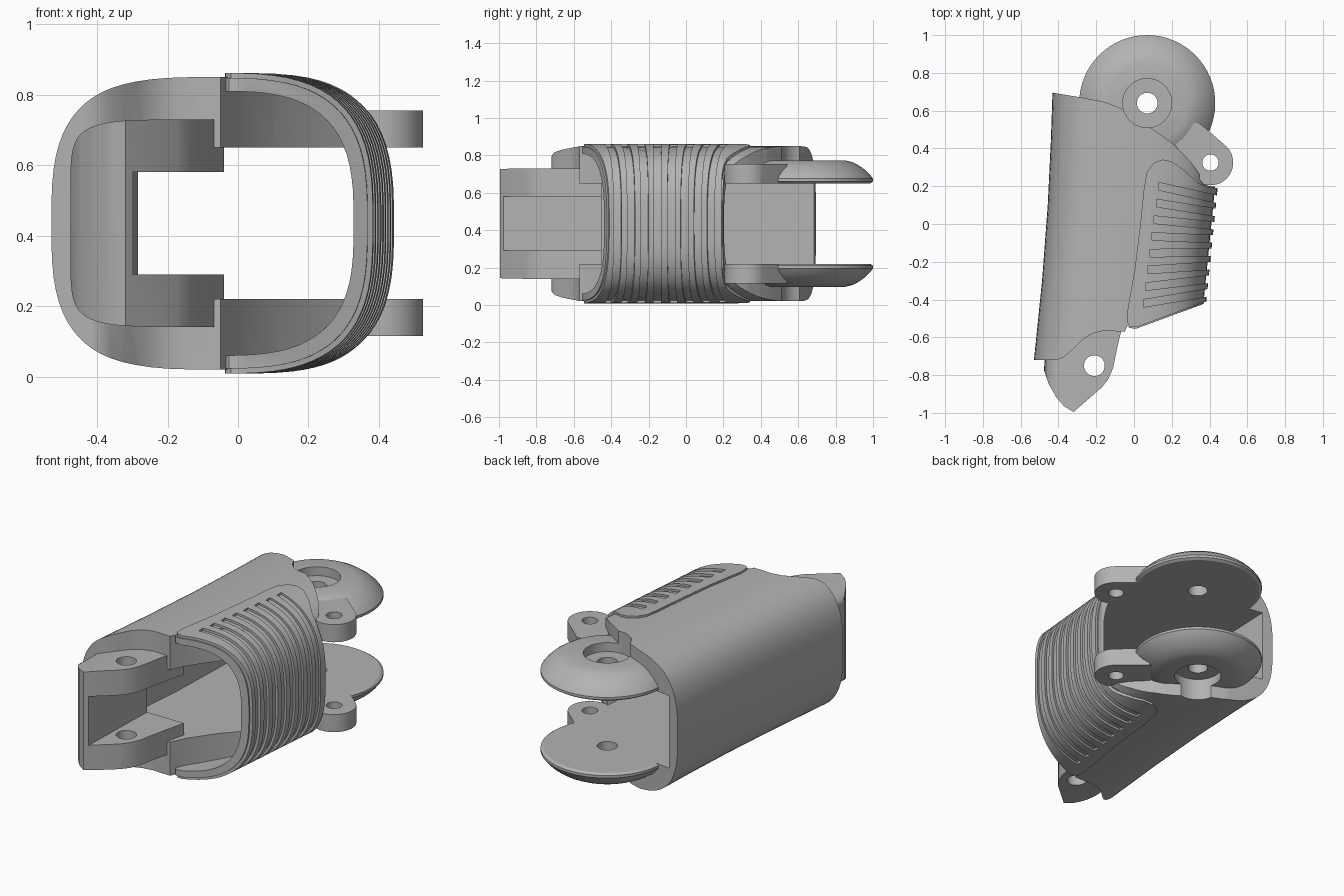
import bpy, bmesh, math

if "Cube" in bpy.data.objects:
    bpy.data.objects.remove(bpy.data.objects["Cube"], do_unlink=True)

MID = 0.435                      # height of the symmetry plane
PIVOT = (0.07, 0.64)             # knuckle pin
FRONT_PIN = (-0.21, -0.75)
LUG_PIN = (0.405, 0.325)

grey = bpy.data.materials.new("matte grey")
grey.use_nodes = True
grey.diffuse_color = (0.45, 0.45, 0.45, 1)
grey.node_tree.nodes["Principled BSDF"].inputs["Base Color"].default_value = (0.45, 0.45, 0.45, 1)


def make(name, bm):
    bmesh.ops.recalc_face_normals(bm, faces=bm.faces)
    mesh = bpy.data.meshes.new(name)
    bm.to_mesh(mesh)
    bm.free()
    mesh.materials.append(grey)
    obj = bpy.data.objects.new(name, mesh)
    bpy.context.collection.objects.link(obj)
    return obj


def skin(name, rings):
    """Closed solid through a list of equal rings."""
    bm = bmesh.new()
    loops = [[bm.verts.new(p) for p in ring] for ring in rings]
    n = len(loops[0])
    for a, b in zip(loops, loops[1:]):
        for i in range(n):
            j = (i + 1) % n
            bm.faces.new((a[i], a[j], b[j], b[i]))
    bm.faces.new(loops[0])
    bm.faces.new(loops[-1][::-1])
    return make(name, bm)


def prism(name, pts, z0=-0.2, z1=1.2):
    return skin(name, [[(x, y, z) for x, y in pts] for z in (z0, z1)])


def circle(c, r, n=40, start=0, end=360):
    full = end - start == 360
    steps = n if full else n - 1
    angles = [math.radians(start + (end - start) * i / steps) for i in range(n)]
    return [(c[0] + r * math.cos(a), c[1] + r * math.sin(a)) for a in angles]


def tube(name, sections, half, power, n=72):
    """Rounded-box loft along y; sections are (y, left, right)."""
    rings = []
    for y, xl, xr in sections:
        ring = []
        for i in range(n):
            a = 2 * math.pi * (i + 0.5) / n
            c, s = math.cos(a), math.sin(a)
            px = math.copysign(abs(c) ** (2 / power), c)
            pz = math.copysign(abs(s) ** (2 / power), s)
            ring.append(((xl + xr) / 2 + (xr - xl) / 2 * px, y, MID + half * pz))
        rings.append(ring)
    return skin(name, rings)


def boolean(obj, cutter, op="DIFFERENCE"):
    mod = obj.modifiers.new("cut", "BOOLEAN")
    mod.operation, mod.solver, mod.object = op, "EXACT", cutter
    bpy.context.view_layer.update()
    deps = bpy.context.evaluated_depsgraph_get()
    mesh = bpy.data.meshes.new_from_object(obj.evaluated_get(deps))
    obj.modifiers.clear()
    obj.data = mesh
    bpy.data.objects.remove(cutter, do_unlink=True)
    return obj


def mirrored(obj, name):
    bm = bmesh.new()
    bm.from_mesh(obj.data)
    for v in bm.verts:
        v.co.z = 2 * MID - v.co.z
    bmesh.ops.reverse_faces(bm, faces=bm.faces)
    return make(name, bm)


def bore(obj, centre, r, z0=-0.2, z1=1.2):
    return boolean(obj, prism("cutter", circle(centre, r), z0, z1))


parts = []

# Main shell: rounded sleeve trimmed to its plan outline, then hollowed
shell = tube("shell", [(-0.85, -0.535, 0.32), (-0.72, -0.53, 0.33), (-0.3, -0.487, 0.37),
                       (0.1, -0.457, 0.41), (0.45, -0.44, 0.44), (0.9, -0.425, 0.47)], 0.415, 3.1)
shell_plan = [(-0.7, -0.72), (-0.41, -0.72), (-0.37, -0.705), (-0.32, -0.66), (-0.27, -0.61),
              (-0.22, -0.58), (-0.16, -0.565), (-0.05, -0.57), (0.0, -0.47), (0.1, -0.33),
              (0.24, -0.18), (0.37, -0.08), (0.37, 0.23), (0.3, 0.33), (0.2, 0.43), (0.06, 0.53),
              (-0.05, 0.605), (-0.15, 0.645), (-0.28, 0.67), (-0.43, 0.695), (-0.7, 0.7)]
boolean(shell, prism("cutter", shell_plan), "INTERSECT")
boolean(shell, prism("cutter", [(-0.465, -0.9), (-0.39, 0), (-0.36, 0.9), (0.8, 0.9), (0.8, -0.9)],
                     0.22, 0.65))
bore(shell, PIVOT, 0.055)
bore(shell, PIVOT, 0.13, 0.72, 1.2)
bore(shell, PIVOT, 0.13, -0.2, 0.15)
parts.append(shell)

# Grip pad: base layer with full outline, two raised layers soften its rim
pad_plan = [(-0.025, -0.55), (-0.04, -0.53), (-0.042, -0.48), (0.0, -0.24), (0.03, 0.0),
            (0.05, 0.2), (0.065, 0.28), (0.1, 0.33), (0.15, 0.35), (0.2, 0.34), (0.27, 0.29),
            (0.34, 0.225), (0.4, 0.2), (0.7, 0.18), (0.7, -0.305), (0.39, -0.415), (0.01, -0.555)]


def pad_tube(inset):
    return tube("tube", [(y, -0.49 + inset, 0.432 + 0.1 * y - inset) for y in (-0.8, 0.8)],
                MID - inset, 3)


def pad_layer(name, outer, inner, scale, grooved):
    pad = boolean(pad_tube(outer), pad_tube(inner))
    pad.name = name
    plan = [(0.2 + (x - 0.2) * scale, -0.1 + (y + 0.1) * scale) for x, y in pad_plan]
    boolean(pad, prism("cutter", plan), "INTERSECT")
    if grooved:
        for i in range(8):
            x0, y0 = 0.13 - 0.0115 * i, 0.2 - 0.0886 * i
            y1 = y0 + 1.5 * (0.0186 * i - 0.07)
            w = 0.02
            boolean(pad, prism("cutter", [(x0, y0 - w), (0.6, y1 - w), (0.6, y1 + w), (x0, y0 + w)]))
    parts.append(pad)


pad_layer("grip_pad_base", 0.022, 0.06, 1, False)
pad_layer("grip_pad_middle", 0.008, 0.035, 0.98, True)
pad_layer("grip_pad_surface", 0, 0.03, 0.95, True)

# Front hinge fork
hinge = tube("front_hinge", [(-1.1, -0.485, 0.6), (-0.2, -0.46, 0.6)], 0.295, 7)
hinge_plan = [(-0.6, -0.45), (-0.49, -0.7), (-0.475, -0.78), (-0.45, -0.85), (-0.41, -0.92),
              (-0.37, -0.965), (-0.32, -0.995), (-0.17, -0.865), (-0.135, -0.82), (-0.11, -0.76),
              (-0.09, -0.66), (-0.04, -0.45)]
boolean(hinge, prism("cutter", hinge_plan), "INTERSECT")
boolean(hinge, prism("cutter", [(-0.305, -1.2), (-0.28, -0.3), (0.5, -0.3), (0.5, -1.2)], 0.29, 0.58))
bore(hinge, FRONT_PIN, 0.055)
parts.append(hinge)

# Rear knuckle discs with a domed outer face and a counterbored pin hole
profile = [(0.345, 0.65), (0.36, 0.66), (0.36, 0.675), (0.345, 0.695), (0.32, 0.72),
           (0.285, 0.745), (0.25, 0.763), (0.21, 0.773)]
disc = skin("upper_disc", [[(x, y, z) for x, y in circle(PIVOT, r, 64)] for r, z in profile])
bore(disc, PIVOT, 0.055)
bore(disc, PIVOT, 0.13, 0.72, 1.2)
parts += [disc, mirrored(disc, "lower_disc")]

# Side lugs beside the discs
lug_plan = circle(LUG_PIN, 0.12, 24, -110, 48) + [(0.34, 0.54), (0.2, 0.5), (0.24, 0.36), (0.32, 0.28)]
lug = prism("upper_lug", lug_plan, 0.65, 0.755)
bore(lug, LUG_PIN, 0.043)
parts += [lug, mirrored(lug, "lower_lug")]

# Smooth the curved walls, keep the edges crisp
for obj in parts:
    obj.data.shade_smooth()
    obj.data.set_sharp_from_angle(angle=math.radians(30))
